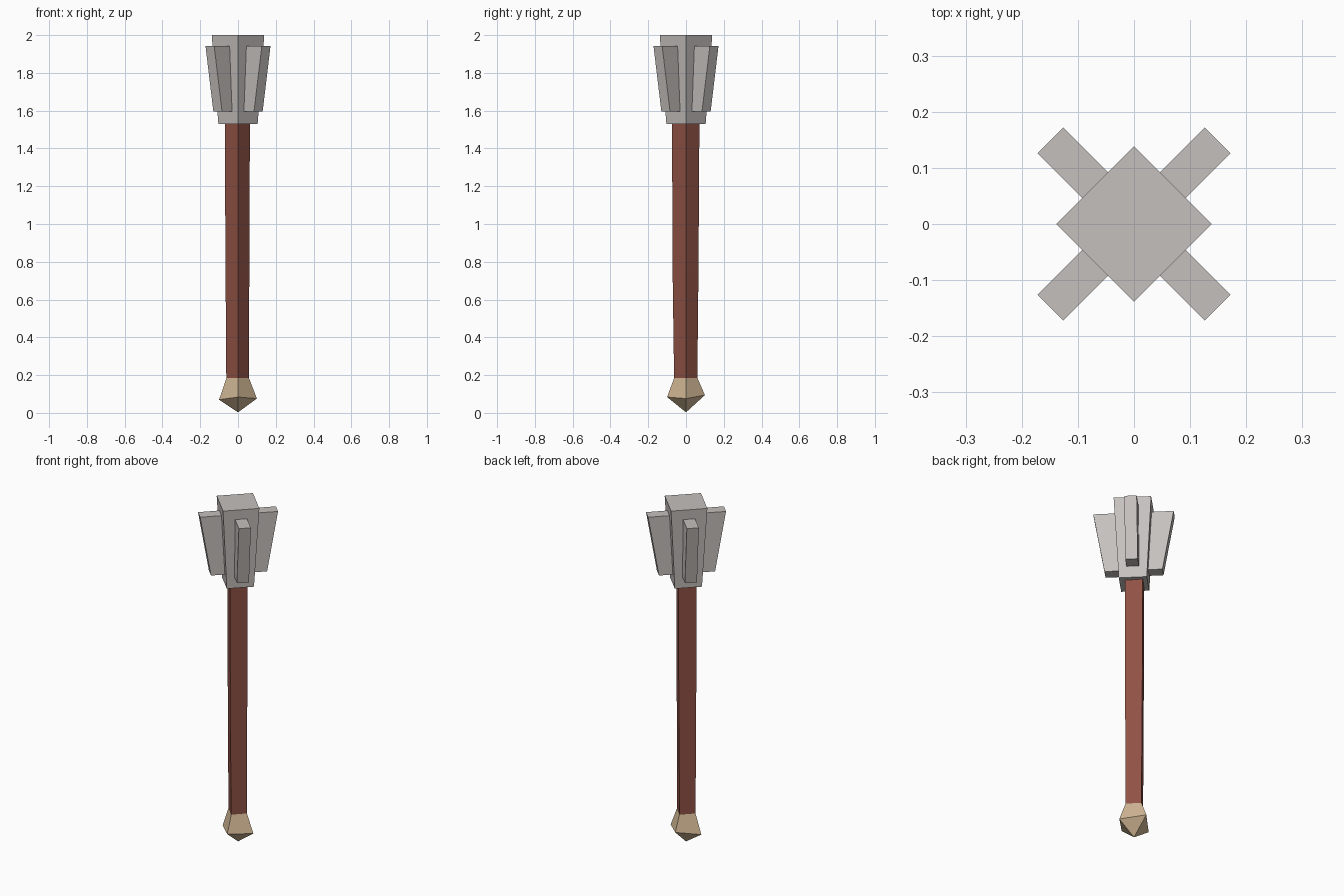
import bpy, math

if "Cube" in bpy.data.objects:
    bpy.data.objects.remove(bpy.data.objects["Cube"])

def material(name, rgb):
    m = bpy.data.materials.new(name)
    m.diffuse_color = (*rgb, 1)
    m.use_nodes = True
    m.node_tree.nodes["Principled BSDF"].inputs["Base Color"].default_value = m.diffuse_color
    return m

STEEL = material("pale_steel", (0.56, 0.53, 0.51))
WOOD = material("red_wood", (0.28, 0.085, 0.06))
BRASS = material("pale_brass", (0.62, 0.46, 0.29))

def add(name, verts, faces, mat):
    me = bpy.data.meshes.new(name)
    me.from_pydata(verts, [], faces)
    me.materials.append(mat)
    ob = bpy.data.objects.new(name, me)
    bpy.context.collection.objects.link(ob)
    return ob

def loft(name, rings, mat):
    """Join four-point rings from bottom to top and cap both ends."""
    verts = [v for r in rings for v in r]
    faces = [(3, 2, 1, 0)]
    for k in range(len(rings) - 1):
        a = 4 * k
        faces += [(a + i, a + (i + 1) % 4, a + 4 + (i + 1) % 4, a + 4 + i) for i in range(4)]
    n = len(verts)
    faces.append((n - 4, n - 3, n - 2, n - 1))
    return add(name, verts, faces, mat)

def diamond(z, right, back, left, front):
    """Square ring with its corners on the axes."""
    return [(right, 0, z), (0, back, z), (-left, 0, z), (0, -front, z)]

# Head block
loft("head_block", [diamond(1.53, *[0.104] * 4), diamond(2.0, *[0.139] * 4)], STEEL)

# Four flaring flanges on the diagonal faces
def slab(z, r, h=0.0325):
    return [(0.03, -h, z), (r, -h, z), (r, h, z), (0.03, h, z)]

for i in range(4):
    ob = loft(f"flange_{i + 1}", [slab(1.595, 0.152), slab(1.943, 0.211)], STEEL)
    ob.rotation_euler.z = math.radians(45 + 90 * i)

# Shaft, slightly tapered
loft("shaft", [diamond(0.18, 0.057, 0.06, 0.062, 0.063),
               diamond(0.75, 0.06, 0.066, 0.066, 0.071),
               diamond(1.54, 0.063, 0.071, 0.07, 0.074)], WOOD)

# Pommel: collar, wide uneven ring, pointed tip
collar = diamond(0.184, 0.058, 0.061, 0.062, 0.063)
belt = [(0.1, 0, 0.076), (0, 0.1, 0.094), (-0.1, 0, 0.07), (0, -0.1, 0.084)]
tip = [(0, 0, 0.003)]
add("pommel", tip + belt + collar,
    [(0, 1 + (i + 1) % 4, 1 + i) for i in range(4)] +
    [(1 + i, 1 + (i + 1) % 4, 5 + (i + 1) % 4, 5 + i) for i in range(4)] +
    [(5, 6, 7, 8)], BRASS)
